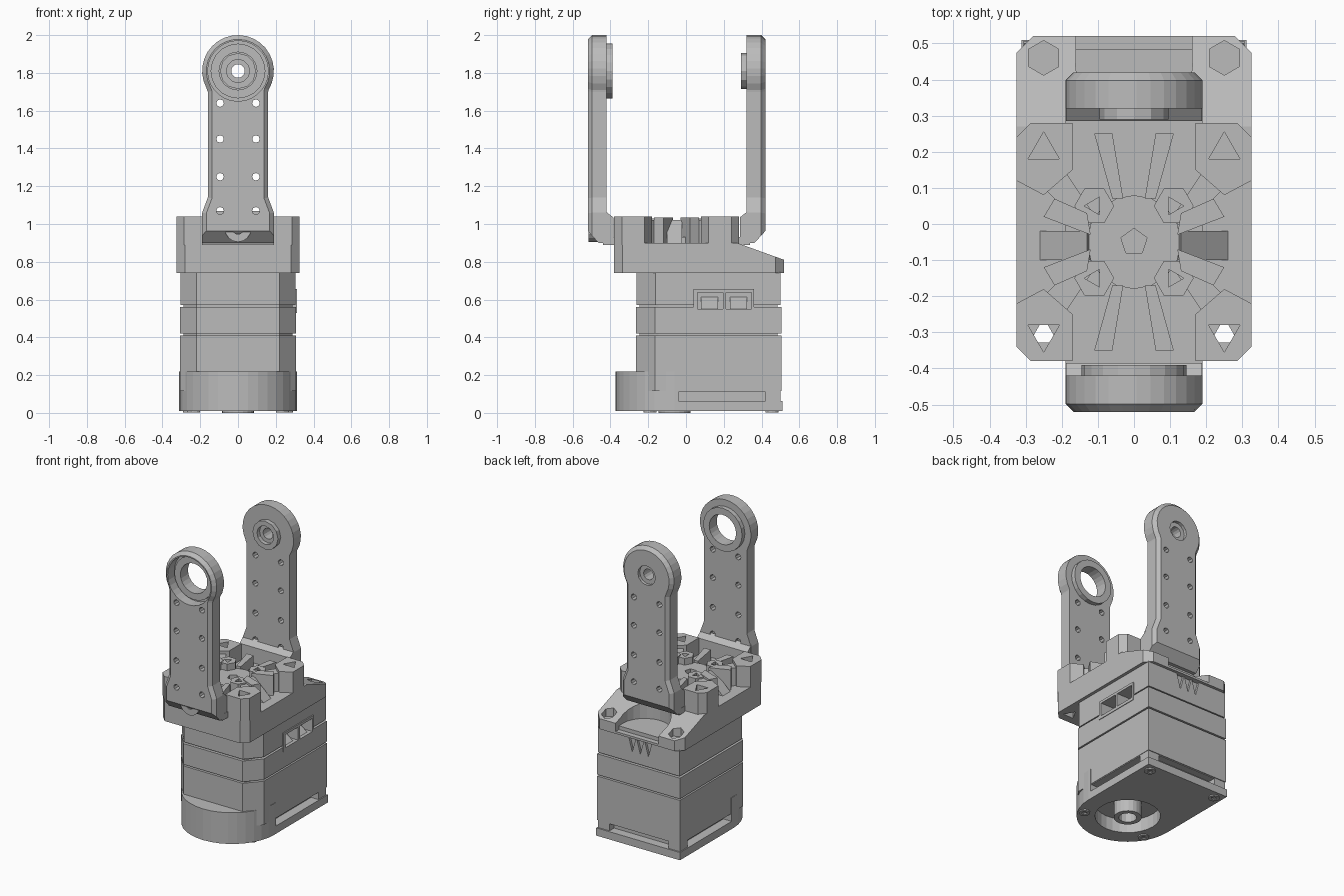
import bpy, bmesh
from math import sin, cos, radians, pi, atan2, hypot

if "Cube" in bpy.data.objects:
    bpy.data.objects.remove(bpy.data.objects["Cube"], do_unlink=True)

grey = bpy.data.materials.new("plain grey")
grey.use_nodes = True
grey.diffuse_color = (0.5, 0.5, 0.5, 1)
grey.node_tree.nodes["Principled BSDF"].inputs["Base Color"].default_value = (0.5, 0.5, 0.5, 1)

MID = -0.05  # y of the bracket's own centre line


def prism(name, outline, axis, lo, hi, bevel=None, size=0.0):
    """Extrude a 2D outline along an axis; bevel picks edges by a rule on their end points."""
    place = {"x": lambda a, b, t: (t, a, b),
             "y": lambda a, b, t: (a, t, b),
             "z": lambda a, b, t: (a, b, t)}[axis]
    bm = bmesh.new()
    face = bm.faces.new([bm.verts.new(place(a, b, lo)) for a, b in outline])
    top = bmesh.ops.extrude_face_region(bm, geom=[face])["geom"]
    for v in top:
        if isinstance(v, bmesh.types.BMVert):
            v.co["xyz".index(axis)] = hi
    bmesh.ops.recalc_face_normals(bm, faces=bm.faces)
    if bevel:
        edges = [e for e in bm.edges if bevel(e.verts[0].co, e.verts[1].co)]
        bmesh.ops.bevel(bm, geom=edges, offset=size, segments=1, affect="EDGES")
    mesh = bpy.data.meshes.new(name)
    bm.to_mesh(mesh)
    bm.free()
    mesh.materials.append(grey)
    obj = bpy.data.objects.new(name, mesh)
    bpy.context.collection.objects.link(obj)
    return obj


def ring(u, v, r, sides=20, turn=0.0):
    return [(u + r * cos(turn + 2 * pi * i / sides), v + r * sin(turn + 2 * pi * i / sides))
            for i in range(sides)]


def rect(a0, a1, b0, b1):
    return [(a0, b0), (a1, b0), (a1, b1), (a0, b1)]


def box(name, x0, x1, y0, y1, z0, z1):
    return prism(name, rect(x0, x1, y0, y1), "z", z0, z1)


def cut(target, *cutters):
    """Carve the cutters out of the target, then discard them."""
    for c in cutters:
        c.hide_render = True
        m = target.modifiers.new("cut", "BOOLEAN")
        m.operation, m.solver, m.object = "DIFFERENCE", "EXACT", c
        bpy.context.view_layer.objects.active = target
        bpy.ops.object.modifier_apply(modifier=m.name)
        bpy.data.objects.remove(c, do_unlink=True)


def body_outline(inset=0.0):
    w, f, b = 0.308 - inset, -0.265 + inset, 0.505 - inset
    return [(w, b), (-w, b), (-w, f + 0.1), (-0.22, f), (0.22, f), (w, f + 0.1)]


def cup_outline(back, r=0.312):
    arc = [(r * cos(radians(t)), -0.06 + r * sin(radians(t))) for t in range(180, 361, 10)]
    return arc + [(r, back), (-r, back)]


# Motor housing: stacked sections with dark grooves between
core = prism("housing_core", body_outline(0.02), "z", 0.13, 0.78)
lower = prism("lower_housing", body_outline(), "z", 0.115, 0.41)
middle = prism("middle_housing", body_outline(), "z", 0.42, 0.56)
upper = prism("upper_housing", body_outline(0.004), "z", 0.57, 0.745)
for part in (core, middle, upper):
    cut(part, box("port_cutter", 0.2, 0.4, 0.042, 0.358, 0.532, 0.652))

# Connector port with two sockets on one side
port = box("port_frame", 0.19, 0.312, 0.04, 0.36, 0.53, 0.655)
for y in (0.06, 0.212):
    cut(port, box("socket_cutter", 0.21, 0.4, y, y + 0.135, 0.55, 0.638))
    prism("socket_contact", [(0.2, 0.55), (0.29, 0.55), (0.2, 0.62)], "y", y + 0.02, y + 0.11)

# Notches high on the back wall
for x in (-0.1, -0.04, 0.02):
    cut(upper, prism("notch_cutter", [(x, 0.75), (x + 0.03, 0.64), (x + 0.06, 0.75)], "y", 0.47, 0.6))

# Rounded base: cap plate, slotted skirt and front cup
cap = prism("base_cap", cup_outline(0.51), "z", 0.01, 0.062)
skirt = prism("base_skirt", cup_outline(0.5, 0.305), "z", 0.06, 0.118)
cup = prism("front_cup", cup_outline(-0.04), "z", 0.06, 0.22)
for s in (-1, 1):
    cut(skirt, box("side_slot_cutter", *sorted((s * 0.25, s * 0.4)), -0.1, 0.42, 0.062, 0.11))
cut(skirt, box("back_slot_cutter", -0.22, 0.22, 0.45, 0.6, 0.062, 0.11))
for part in (cap, skirt, cup):
    cut(part, prism("base_recess_cutter", ring(0, -0.06, 0.2, 28), "z", -0.1, 0.1))
bearing = prism("base_bearing", ring(0, -0.06, 0.085), "z", 0.0, 0.12)
cut(bearing, prism("bore_cutter", ring(0, -0.06, 0.055, 12), "z", -0.1, 0.08))
for s in (-1, 1):
    for x, y in ((0.255, 0.455), (0.235, -0.19)):
        screw = prism("base_screw", ring(s * x, y, 0.035, 12), "z", 0.002, 0.03)
        cut(screw, prism("hex_cutter", ring(s * x, y, 0.017, 6), "z", -0.1, 0.015))

# Mounting flange with sloping tail, chamfered corners, open round recess and bolt pockets
flange = prism("mounting_flange",
               [(-0.38, 0.74), (0.52, 0.74), (0.52, 0.81), (0.27, 0.9), (-0.38, 0.9)],
               "x", -0.325, 0.325,
               lambda p, q: abs(p.x - q.x) < 1e-4 and abs(p.y - q.y) < 1e-4, 0.045)
cut(flange, prism("recess_cutter", ring(0, 0.44, 0.162, 24), "z", 0.755, 1.1),
    box("recess_opening", -0.16, 0.16, 0.44, 0.6, 0.755, 1.1))
for s in (-1, 1):
    cut(flange, prism("bolt_cutter", ring(s * 0.25, 0.46, 0.048, 6, pi / 6), "z", 0.79, 1.1),
        prism("corner_hole_cutter", ring(s * 0.25, -0.305, 0.045, 3, pi / 2), "z", 0.6, 1.1))

# Bracket floor between the arms
floor = box("bracket_floor", -0.19, 0.19, -0.44, 0.34, 0.89, 0.93)
hub = prism("bracket_hub", ring(0, MID, 0.13, 16), "z", 0.9, 0.985)
cut(hub, prism("hub_hole_cutter", ring(0, MID, 0.038, 5, pi / 2), "z", 0.92, 1.2))

# Bracket details, repeated in all four quarters
post_shape = [(0.17, 0.33), (0.285, 0.33), (0.325, 0.29), (0.325, 0.17), (0.25, 0.13), (0.17, 0.2)]
web_shape = [(0.1, 0.06), (0.14, 0.04), (0.25, 0.15), (0.2, 0.21)]
for sx in (-1, 1):
    for sy in (-1, 1):
        def quarter(points):
            return [(sx * x, MID + sy * y) for x, y in points]

        post = prism("corner_post", quarter(post_shape), "z", 0.89, 1.04)
        cut(post, prism("post_hole_cutter", quarter(ring(0.25, 0.255, 0.05, 3, pi / 2)), "z", 0.8, 1.2))
        prism("diagonal_web", quarter(web_shape), "z", 0.89, 1.02)
        boss = prism("inner_boss", quarter(ring(0.11, 0.1, 0.055, 6)), "z", 0.9, 1.03)
        cut(boss, prism("boss_hole_cutter", quarter(ring(0.11, 0.1, 0.028, 3)), "z", 0.94, 1.2))
        prism("cross_web", quarter([(0.03, 0.12), (0.06, 0.12), (0.11, 0.3), (0.06, 0.3)]), "z", 0.9, 1.0)
        prism("side_web", quarter([(0.12, 0.02), (0.25, 0.07), (0.22, 0.12), (0.13, 0.08)]), "z", 0.89, 1.035)
    wedge = prism("side_ramp", [(sx * 0.11, 0.9), (sx * 0.26, 0.9), (sx * 0.13, 1.02)],
                  "y", MID - 0.05, MID + 0.03)


# Upright arms: round head, slim shank and flared foot, chamfered on the outside
def arm(name, inner, outer):
    head = [(0.19 * cos(radians(t)), 1.81 + 0.19 * sin(radians(t))) for t in range(-32, 213, 12)]
    shape = head + [(-0.16, 1.7), (-0.16, 1.14), (-0.19, 1.06), (-0.19, 0.9),
                    (0.19, 0.9), (0.19, 1.06), (0.16, 1.14), (0.16, 1.7)]
    out = max if outer > inner else min
    obj = prism(name, shape, "y", inner, outer,
                lambda p, q: abs(p.y - outer) < 1e-4 and abs(q.y - outer) < 1e-4, 0.022)
    s = 1 if outer > inner else -1
    cut(obj, prism("foot_cutter", [(outer + s * 0.02, 0.88), (outer + s * 0.02, 0.985),
                                   (outer - s * 0.075, 0.88)], "x", -0.3, 0.3))
    for x in (-0.095, 0.095):
        for z in (1.07, 1.25, 1.45, 1.64):
            cut(obj, prism("screw_hole_cutter", ring(x, z, 0.02, 8), "y", inner - s * 0.1, outer + s * 0.1))
    prism(name + "_fillet", [(inner + s * 0.01, 1.07), (inner - s * 0.035, 1.035),
                             (inner - s * 0.035, 0.9), (inner + s * 0.01, 0.9)], "x", -0.188, 0.188)
    return obj


front_arm = arm("front_arm", -0.42, -0.52)
rear_arm = arm("rear_arm", 0.32, 0.42)

# Front head: open cup with a bearing ring on the inner side
cut(front_arm, prism("cup_cutter", ring(0, 1.81, 0.16, 28), "y", -0.6, -0.45),
    prism("head_bore_cutter", ring(0, 1.81, 0.1, 24), "y", -0.6, -0.3))
collar = prism("front_bearing_ring", ring(0, 1.81, 0.145, 20), "y", -0.47, -0.39)
cut(collar, prism("collar_bore_cutter", ring(0, 1.81, 0.1, 24), "y", -0.6, -0.3))

# Rear head: recessed boss and through bore
cut(rear_arm, prism("bore_cutter", ring(0, 1.81, 0.036, 14), "y", 0.2, 0.6),
    prism("counterbore_cutter", ring(0, 1.81, 0.065, 14), "y", 0.4, 0.6))
pivot = prism("rear_pivot", ring(0, 1.81, 0.095, 12), "y", 0.29, 0.33)
cut(pivot, prism("pivot_recess_cutter", ring(0, 1.81, 0.062, 12), "y", 0.2, 0.318),
    prism("pivot_bore_cutter", ring(0, 1.81, 0.036, 14), "y", 0.2, 0.6))

# Foot lug on the front arm with its cross hole
lug = prism("foot_lug", ring(0, 0.975, 0.07, 16), "y", -0.515, -0.43)
cut(lug, prism("lug_hole_cutter", ring(0, 0.975, 0.03, 10), "y", -0.6, -0.5))
cut(lug, box("lug_trim_cutter", -0.2, 0.2, -0.6, -0.3, 0.8, 0.902))
